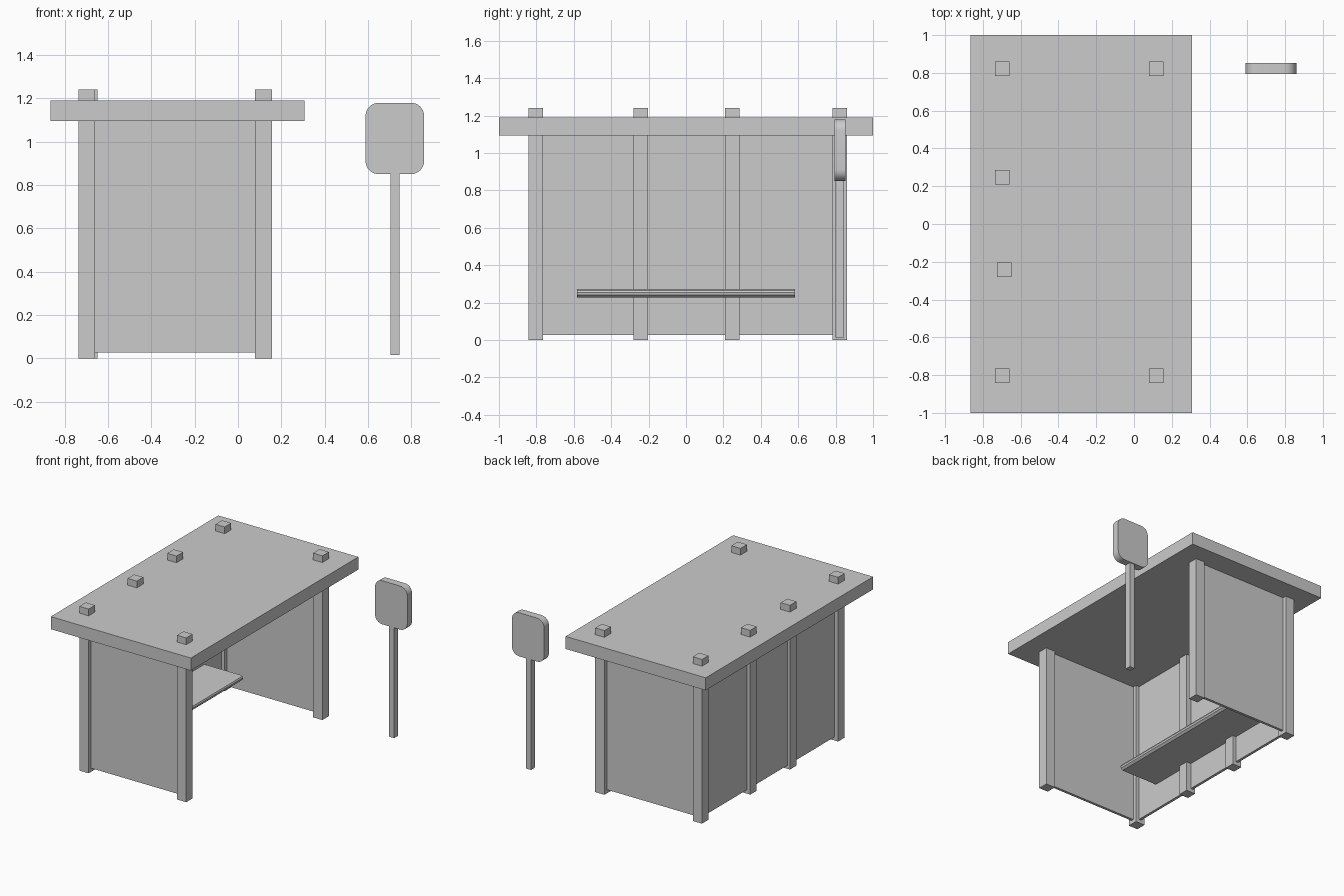
import bpy, bmesh, math

if "Cube" in bpy.data.objects:
    bpy.data.objects.remove(bpy.data.objects["Cube"])


def box(name, x, y, z):
    """Box from (min, max) ranges on each axis."""
    bpy.ops.mesh.primitive_cube_add(size=1, location=[sum(r) / 2 for r in (x, y, z)])
    ob = bpy.context.object
    ob.name = name
    ob.scale = [r[1] - r[0] for r in (x, y, z)]
    bpy.ops.object.transform_apply(location=False, rotation=False, scale=True)
    return ob


def extrude_profile(name, points, vector):
    """Closed planar profile extruded along a vector."""
    bm = bmesh.new()
    face = bm.faces.new([bm.verts.new(p) for p in points])
    new = bmesh.ops.extrude_face_region(bm, geom=[face])["geom"]
    bmesh.ops.translate(bm, vec=vector, verts=[v for v in new if isinstance(v, bmesh.types.BMVert)])
    bmesh.ops.recalc_face_normals(bm, faces=bm.faces)
    mesh = bpy.data.meshes.new(name)
    bm.to_mesh(mesh)
    bm.free()
    ob = bpy.data.objects.new(name, mesh)
    bpy.context.collection.objects.link(ob)
    return ob


# Roof slab
box("roof", (-0.865, 0.306), (-1, 1), (1.095, 1.19))

# Posts, running through the roof
P = 0.0385
posts = {
    "front_left_post": (-0.698, -0.803), "front_right_post": (0.118, -0.803),
    "back_left_post": (-0.698, 0.822), "back_right_post": (0.118, 0.822),
    "rear_inner_post_a": (-0.688, -0.242), "rear_inner_post_b": (-0.698, 0.247),
}
for name, (x, y) in posts.items():
    box(name, (x - P, x + P), (y - P, y + P), (0, 1.241))

# Thin wall panels set in the middle of the posts
T = 0.01
for name, y in (("front_end_wall", -0.803), ("back_end_wall", 0.822)):
    box(name, (-0.698, 0.118), (y - T, y + T), (0.028, 1.1))
box("long_wall", (-0.698 - T, -0.698 + T), (-0.803, 0.822), (0.028, 1.1))

# Bench seat with a softened front edge
seat = [(-0.69, 0.228), (-0.385, 0.228), (-0.37, 0.241), (-0.367, 0.255),
        (-0.372, 0.266), (-0.385, 0.272), (-0.69, 0.272)]
extrude_profile("bench_seat", [(x, -0.583, z) for x, z in seat], (0, 1.166, 0))

# Stop sign pole
box("sign_pole", (0.704, 0.746), (0.799, 0.845), (0.015, 0.87))

# Rounded sign plate
cx, cz, hw, hh, r, n = 0.724, 1.0155, 0.135, 0.1645, 0.06, 8
outline = []
for q, (sx, sz) in enumerate(((1, 1), (-1, 1), (-1, -1), (1, -1))):
    for i in range(n + 1):
        a = math.pi / 2 * (q + i / n)
        outline.append((cx + sx * (hw - r) + r * math.cos(a), 0.795,
                        cz + sz * (hh - r) + r * math.sin(a)))
plate = extrude_profile("sign_plate", outline, (0, 0.057, 0))
bpy.ops.object.select_all(action='DESELECT')
plate.select_set(True)
bpy.context.view_layer.objects.active = plate
bpy.ops.object.shade_smooth_by_angle(angle=math.radians(30))
